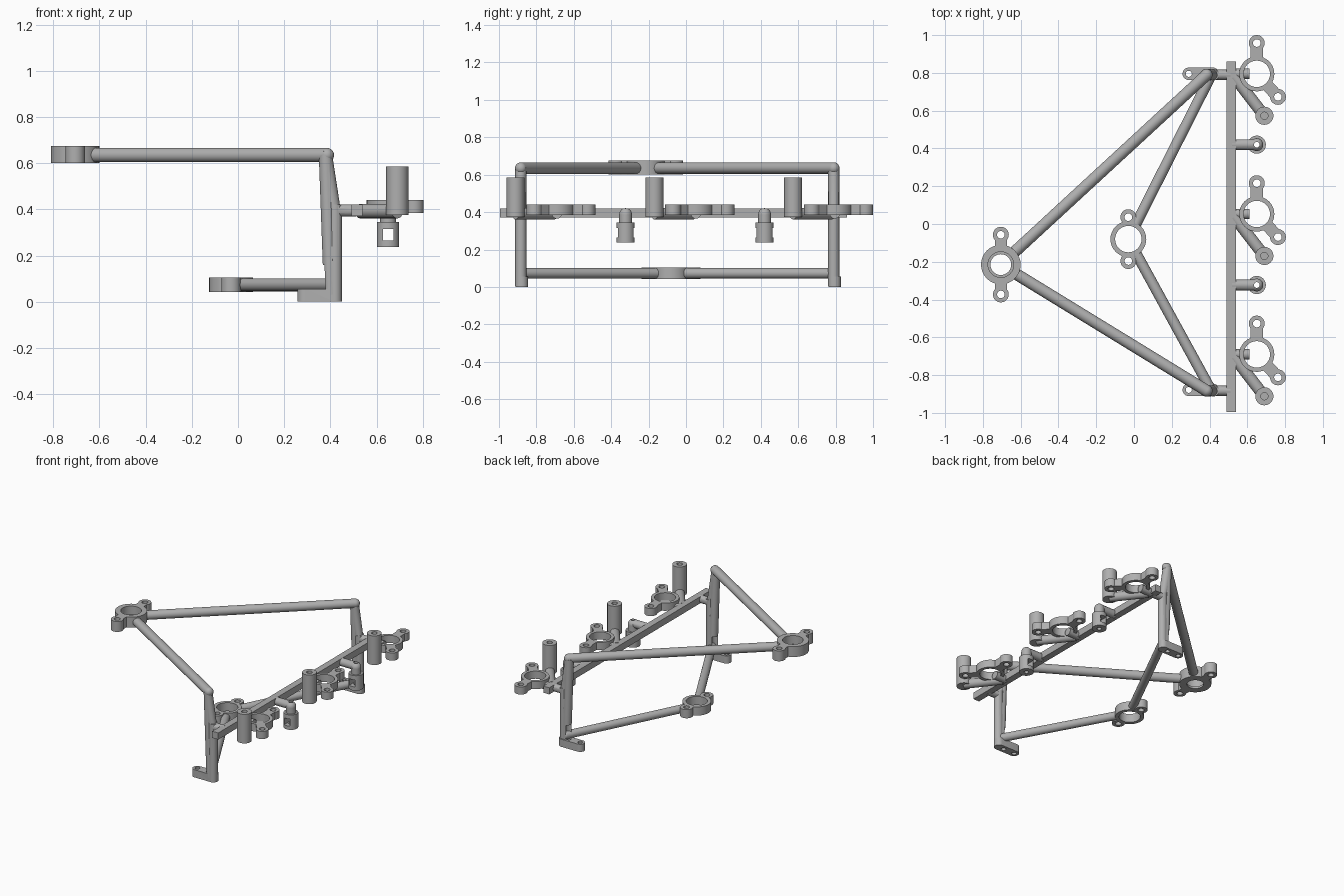
import bpy, bmesh, math
from mathutils import Vector, Matrix

old = bpy.data.objects.get("Cube")
if old:
    bpy.data.objects.remove(old, do_unlink=True)

grey = bpy.data.materials.new("plain grey")
grey.use_nodes = True
grey.diffuse_color = (0.43, 0.43, 0.43, 1)
grey.node_tree.nodes["Principled BSDF"].inputs["Base Color"].default_value = grey.diffuse_color


# Solids added to a shared bmesh
def rod(bm, a, b, r, seg=32):
    a, b = Vector(a), Vector(b)
    turn = (b - a).to_track_quat('Z', 'Y').to_matrix().to_4x4()
    bmesh.ops.create_cone(bm, cap_ends=True, segments=seg, radius1=r, radius2=r,
                          depth=(b - a).length, matrix=Matrix.Translation((a + b) / 2) @ turn)


def upright(bm, x, y, z0, z1, r):
    rod(bm, (x, y, z0), (x, y, z1), r)


def ball(bm, p, r):
    bmesh.ops.create_uvsphere(bm, u_segments=24, v_segments=16, radius=r,
                              matrix=Matrix.Translation(p))


def box(bm, centre, size, angle=0):
    bmesh.ops.create_cube(bm, size=1, matrix=Matrix.Translation(centre)
                          @ Matrix.Rotation(angle, 4, 'Z') @ Matrix.Diagonal((*size, 1)))


def make(name, bm):
    mesh = bpy.data.meshes.new(name)
    bm.to_mesh(mesh)
    bm.free()
    mesh.materials.append(grey)
    ob = bpy.data.objects.new(name, mesh)
    bpy.context.collection.objects.link(ob)
    return ob


def cut(ob, holes):
    """Subtract the holes and keep the result as plain mesh."""
    cutter = make("cutter", holes)
    cutter.hide_render = True
    mod = ob.modifiers.new("holes", 'BOOLEAN')
    mod.operation, mod.object = 'DIFFERENCE', cutter
    mod.solver, mod.use_self = 'EXACT', True
    graph = bpy.context.evaluated_depsgraph_get()
    mesh = bpy.data.meshes.new_from_object(ob.evaluated_get(graph))
    ob.modifiers.clear()
    ob.data = mesh
    bpy.data.objects.remove(cutter, do_unlink=True)
    return ob


def flange(name, x, y, z0, z1, r, bore, ears, ledge=None):
    """Ring with screw ears; ears are offsets from the centre."""
    bm, holes = bmesh.new(), bmesh.new()
    upright(bm, x, y, z0, z1, r)
    for dx, dy in ears:
        upright(bm, x + dx, y + dy, z0, z1, 0.042)
        box(bm, (x + dx / 2, y + dy / 2, (z0 + z1) / 2),
            (math.hypot(dx, dy), 0.064, z1 - z0), math.atan2(dy, dx))
        upright(holes, x + dx, y + dy, z0 - 0.1, z1 + 0.1, 0.02)
    if ledge:
        upright(holes, x, y, z0 + 0.015, z1 + 0.1, bore)
        upright(holes, x, y, z0 - 0.1, z1 + 0.1, ledge)
    else:
        upright(holes, x, y, z0 - 0.1, z1 + 0.1, bore)
    return cut(make(name, bm), holes)


def strut(name, hub, end, gap, r):
    """Tube from just inside a ring wall to a leg."""
    hub, end = Vector(hub), Vector(end)
    bm = bmesh.new()
    rod(bm, hub + (end - hub).normalized() * gap, end, r)
    ball(bm, end, r)
    make(name, bm)


# Top and bottom support rings
top_hub, low_hub = (-0.705, -0.215, 0.635), (-0.03, -0.08, 0.073)
flange("upper_ring", -0.705, -0.215, 0.60, 0.675, 0.105, 0.068,
       [(0, 0.158), (0, -0.158)], ledge=0.055)
flange("lower_ring", -0.03, -0.08, 0.043, 0.105, 0.095, 0.07,
       [(0, 0.116), (0, -0.116)])

# Legs with screw feet, and the struts that meet them
for side, y in (("back", 0.79), ("front", -0.883)):
    strut("upper_strut_" + side, top_hub, (0.385, y, 0.635), 0.088, 0.031)
    strut("lower_strut_" + side, low_hub, (0.41, y, 0.073), 0.083, 0.028)
    bm, holes = bmesh.new(), bmesh.new()
    rod(bm, (0.38, y, 0.635), (0.402, y, 0.03), 0.03)
    rod(bm, (0.38, y, 0.635), (0.416, y, 0.40), 0.028)
    upright(bm, 0.42, y, 0.005, 0.42, 0.03)
    rod(bm, (0.41, y, 0.395), (0.51, y, 0.395), 0.027)
    upright(bm, 0.29, y + 0.005, 0, 0.055, 0.033)
    upright(bm, 0.418, y + 0.005, 0, 0.055, 0.033)
    box(bm, (0.354, y + 0.005, 0.0275), (0.128, 0.066, 0.055))
    upright(holes, 0.29, y + 0.005, -0.1, 0.2, 0.016)
    upright(holes, 0.38, y + 0.005, -0.1, 0.1, 0.016)
    upright(holes, 0.38, y + 0.005, 0.055, 0.16, 0.025)
    cut(make("leg_" + side, bm), holes)

# Long square rail
bm = bmesh.new()
box(bm, (0.515, -0.067, 0.396), (0.048, 1.857, 0.048))
make("rail", bm)

# Three ring brackets, each with a tall hollow post
for n, y in enumerate((-0.69, 0.053, 0.795), 1):
    flange(f"bracket_ring_{n}", 0.65, y, 0.385, 0.44, 0.093, 0.07,
           [(0, 0.163), (0.112, -0.122)])
    bm = bmesh.new()
    rod(bm, (0.52, y, 0.392), (0.612, y, 0.392), 0.027)
    rod(bm, (0.53, y - 0.015, 0.392), (0.69, y - 0.222, 0.392), 0.031)
    make(f"bracket_arms_{n}", bm)
    bm, holes = bmesh.new(), bmesh.new()
    upright(bm, 0.69, y - 0.222, 0.375, 0.585, 0.048)
    upright(holes, 0.69, y - 0.222, 0.43, 0.7, 0.019)
    cut(make(f"post_{n}", bm), holes)

# Two hanging sockets with a square window
for n, y in enumerate((-0.323, 0.42), 1):
    bm, holes = bmesh.new(), bmesh.new()
    rod(bm, (0.52, y, 0.393), (0.65, y, 0.393), 0.028)
    ball(bm, (0.65, y, 0.388), 0.034)
    upright(bm, 0.65, y, 0.33, 0.388, 0.034)
    upright(bm, 0.65, y, 0.237, 0.345, 0.048)
    box(holes, (0.65, y, 0.289), (0.046, 0.2, 0.05))
    upright(holes, 0.65, y, 0.1, 0.5, 0.015)
    cut(make(f"socket_{n}", bm), holes)

# Smooth round walls, keep edges sharp
bpy.ops.object.select_all(action='DESELECT')
for ob in bpy.context.scene.objects:
    if ob.type == 'MESH' and grey.name in ob.data.materials:
        ob.select_set(True)
        bpy.context.view_layer.objects.active = ob
bpy.ops.object.shade_smooth_by_angle(angle=math.radians(35))
